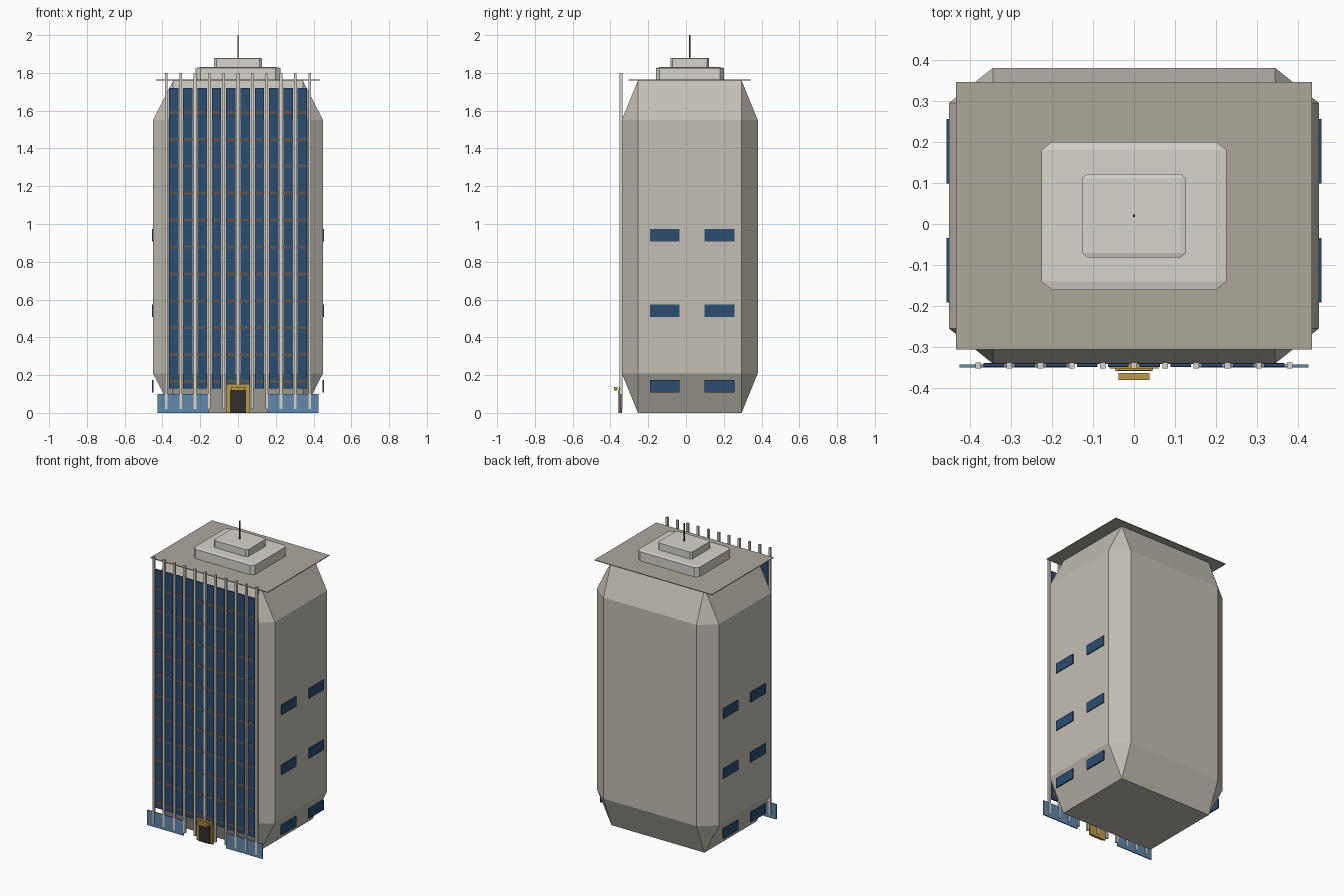
import bpy, bmesh

if "Cube" in bpy.data.objects:
    bpy.data.objects.remove(bpy.data.objects["Cube"])

def material(name, rgb):
    m = bpy.data.materials.new(name)
    m.diffuse_color = (*rgb, 1)
    m.use_nodes = True
    m.node_tree.nodes["Principled BSDF"].inputs["Base Color"].default_value = m.diffuse_color
    return m

STONE = material("stone", (0.55, 0.52, 0.46))
PALE = material("pale_stone", (0.68, 0.65, 0.6))
ROOF = material("roof_grey", (0.42, 0.39, 0.33))
GLASS = material("dark_glass", (0.025, 0.075, 0.16))
LOBBY = material("lobby_glass", (0.12, 0.25, 0.42))
BRONZE = material("bronze", (0.11, 0.09, 0.08))
GOLD = material("gold", (0.5, 0.32, 0.06))
DARK = material("dark", (0.03, 0.028, 0.025))

def block(name, x, y, z, mat, bevel=0):
    """Box from (min, max) ranges; bevel is a fraction of each dimension."""
    bm = bmesh.new()
    bmesh.ops.create_cube(bm, size=1)
    if bevel:
        bmesh.ops.bevel(bm, geom=bm.edges[:], offset=bevel, segments=1,
                        affect='EDGES', profile=0.5)
    bmesh.ops.scale(bm, vec=(x[1] - x[0], y[1] - y[0], z[1] - z[0]), verts=bm.verts)
    me = bpy.data.meshes.new(name)
    bm.to_mesh(me)
    bm.free()
    me.materials.append(mat)
    ob = bpy.data.objects.new(name, me)
    ob.location = [sum(r) / 2 for r in (x, y, z)]
    bpy.context.collection.objects.link(ob)
    return ob

def span(c, w):
    return (c - w / 2, c + w / 2)

# Chamfered tower, roof slab and stepped penthouse
block("tower_body", (-0.45, 0.45), (-0.34, 0.38), (0, 1.76), STONE, 0.119)
block("roof_slab", (-0.433, 0.433), (-0.305, 0.345), (1.759, 1.764), ROOF)
block("penthouse_lower", (-0.225, 0.225), (-0.16, 0.20), (1.755, 1.83), PALE, 0.056)
block("penthouse_upper", (-0.126, 0.126), (-0.081, 0.122), (1.825, 1.88), PALE, 0.05)
block("antenna", span(0, 0.006), span(0.02, 0.006), (1.875, 2.0), DARK)

# Front curtain wall: vertical fins, glass strips, floor bands
STEP = 0.0758
for i in range(11):
    block("front_fin", span((i - 5) * STEP, 0.014), (-0.351, -0.337), (0.02, 1.80), PALE)
for i in range(10):
    cx = (i - 4.5) * STEP
    block("glass_strip", span(cx, 0.05), (-0.347, -0.339), (0.13, 1.72), GLASS)
    for k in range(11):
        block("floor_band", span(cx, 0.05), (-0.348, -0.338),
              span(0.166 + 0.1425 * k, 0.016), BRONZE)

# Side windows and lobby glazing, mirrored left and right
for s in (-1, 1):
    for cz in (0.14, 0.54, 0.94):
        for cy in (-0.112, 0.177):
            block("side_window", span(s * 0.4515, 0.009), span(cy, 0.157),
                  span(cz, 0.066), GLASS)
    block("lobby_glass", span(s * 0.291, 0.268), (-0.349, -0.342), (0, 0.10), LOBBY)

# Entrance
block("entrance_frame", (-0.06, 0.06), (-0.352, -0.34), (0, 0.15), GOLD)
block("entrance_arch", (-0.046, 0.046), (-0.356, -0.346), (0, 0.138), GOLD)
block("entrance_door", (-0.042, 0.042), (-0.358, -0.35), (0, 0.121), DARK)
block("entrance_canopy", (-0.038, 0.038), (-0.38, -0.362), (0.119, 0.136), GOLD)
